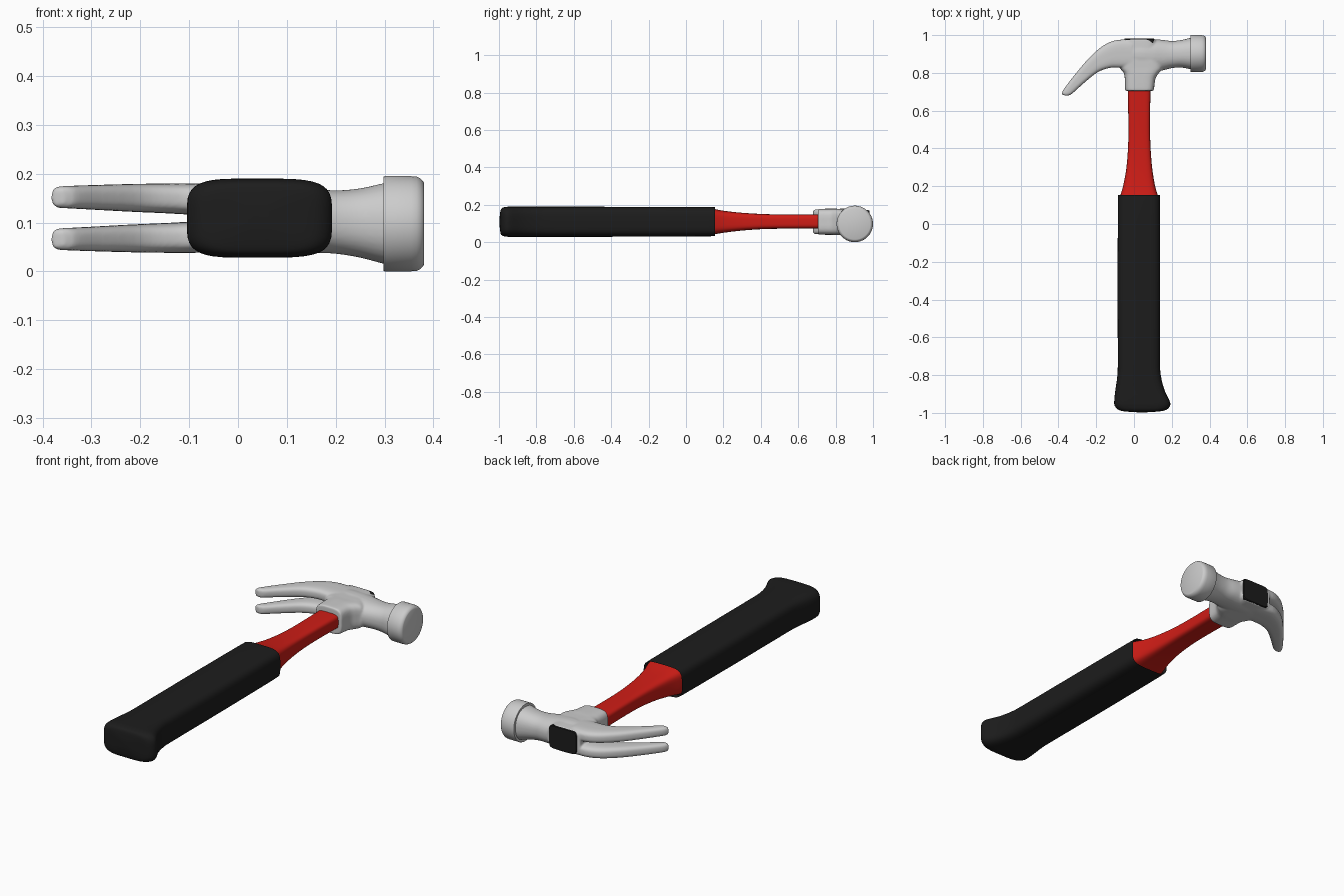
import bpy, bmesh, math
from mathutils import Vector


def spow(t, e):
    return math.copysign(abs(t) ** e, t)


def smooth_stations(st, k):
    # Catmull-Rom resampling of station parameters
    out = []
    for i in range(len(st) - 1):
        p0, p1 = st[max(i - 1, 0)], st[i]
        p2, p3 = st[i + 1], st[min(i + 2, len(st) - 1)]
        for j in range(k):
            t = j / k
            out.append([0.5 * (2 * b + (c - a) * t + (2 * a - 5 * b + 4 * c - d) * t * t
                               + (3 * b - a - 3 * c + d) * t ** 3)
                        for a, b, c, d in zip(p0, p1, p2, p3)])
    return out + [list(st[-1])]


def loft(bm, stations, n=2.0, steps=1, sides=32):
    # station = centre xyz + half-axis u xyz + half-axis v xyz; n = superellipse power
    rings = []
    for s in smooth_stations(stations, steps):
        c, u, v = Vector(s[:3]), Vector(s[3:6]), Vector(s[6:9])
        ring = []
        for i in range(sides):
            a = 2 * math.pi * (i + 0.5) / sides
            ring.append(bm.verts.new(c + u * spow(math.cos(a), 2 / n) + v * spow(math.sin(a), 2 / n)))
        rings.append(ring)
    faces = [bm.faces.new(rings[0]), bm.faces.new(rings[-1])]
    for r0, r1 in zip(rings, rings[1:]):
        for i in range(sides):
            j = (i + 1) % sides
            faces.append(bm.faces.new((r0[i], r0[j], r1[j], r1[i])))
    bmesh.ops.recalc_face_normals(bm, faces=faces)


def make_object(name, bm, colour=None, angle=35):
    me = bpy.data.meshes.new(name)
    bm.to_mesh(me)
    bm.free()
    ob = bpy.data.objects.new(name, me)
    bpy.context.collection.objects.link(ob)
    if colour:
        mat = bpy.data.materials.new(name + "_colour")
        mat.diffuse_color = (*colour, 1)
        me.materials.append(mat)
    bpy.ops.object.select_all(action='DESELECT')
    ob.select_set(True)
    bpy.context.view_layer.objects.active = ob
    bpy.ops.object.shade_smooth_by_angle(angle=math.radians(angle))
    return ob


def along_y(y, x0, x1, z0, z1):
    return ((x0 + x1) / 2, y, (z0 + z1) / 2, (x1 - x0) / 2, 0, 0, 0, 0, (z1 - z0) / 2)


def along_x(x, cy, hy, cz, hz):
    return (x, cy, cz, 0, hy, 0, 0, 0, hz)


BLACK, RED = (0.012, 0.012, 0.012), (0.62, 0.012, 0.008)
ZC = 0.109

# rubber grip with flared butt
bm = bmesh.new()
loft(bm, [along_y(*s) for s in (
    (0.13, -0.083, 0.136, 0.034, 0.186),
    (0.12, -0.085, 0.138, 0.031, 0.188),
    (-0.30, -0.087, 0.139, 0.029, 0.189),
    (-0.70, -0.086, 0.138, 0.028, 0.190),
    (-0.80, -0.088, 0.142, 0.028, 0.190),
    (-0.88, -0.099, 0.162, 0.028, 0.190),
    (-0.94, -0.105, 0.190, 0.028, 0.190),
    (-0.965, -0.101, 0.190, 0.030, 0.188),
    (-0.984, -0.082, 0.170, 0.036, 0.182),
    (-0.992, -0.050, 0.135, 0.050, 0.168),
    (-0.997, 0.020, 0.065, 0.090, 0.128))], n=4.2, steps=3, sides=40)
make_object("grip", bm, BLACK)

# red shaft
bm = bmesh.new()
loft(bm, [along_y(*s) for s in (
    (0.08, -0.080, 0.134, 0.037, 0.183),
    (0.13, -0.078, 0.132, 0.039, 0.181),
    (0.20, -0.058, 0.112, 0.050, 0.168),
    (0.30, -0.040, 0.096, 0.062, 0.157),
    (0.42, -0.031, 0.087, 0.070, 0.150),
    (0.55, -0.030, 0.085, 0.072, 0.148),
    (0.75, -0.034, 0.088, 0.072, 0.148))], n=4.2, steps=4, sides=40)
make_object("shaft", bm, RED)

# steel head: neck, socket and two claws fused by a voxel remesh
bm = bmesh.new()
loft(bm, [along_x(*s) for s in (
    (-0.07, 0.902, 0.070, ZC, 0.066),
    (0.03, 0.896, 0.082, ZC, 0.072),
    (0.10, 0.893, 0.085, 0.107, 0.070),
    (0.15, 0.894, 0.081, 0.104, 0.066),
    (0.20, 0.897, 0.072, 0.101, 0.065),
    (0.25, 0.901, 0.073, 0.099, 0.071),
    (0.30, 0.9025, 0.083, 0.098, 0.083),
    (0.32, 0.9025, 0.085, 0.098, 0.085))], n=2.3, steps=4)
loft(bm, [along_y(*s) for s in (
    (0.705, -0.044, 0.102, 0.043, 0.175),
    (0.715, -0.047, 0.106, 0.040, 0.178),
    (0.77, -0.049, 0.114, 0.039, 0.179),
    (0.80, -0.054, 0.132, 0.038, 0.179),
    (0.83, -0.075, 0.150, 0.038, 0.178),
    (0.90, -0.078, 0.128, 0.038, 0.178),
    (0.978, -0.066, 0.115, 0.045, 0.172))], n=4, steps=4)
claw = (  # top x,y, bottom x,y, inner and outer offset from the mid plane
    (-0.010, 0.975, -0.010, 0.825, 0.006, 0.070),
    (-0.095, 0.973, -0.085, 0.828, 0.007, 0.071),
    (-0.165, 0.943, -0.130, 0.826, 0.010, 0.071),
    (-0.237, 0.880, -0.193, 0.803, 0.013, 0.070),
    (-0.312, 0.792, -0.266, 0.745, 0.017, 0.068),
    (-0.366, 0.722, -0.325, 0.692, 0.020, 0.066),
    (-0.380, 0.697, -0.343, 0.682, 0.021, 0.065),
    (-0.383, 0.686, -0.358, 0.678, 0.026, 0.060))
for side in (1, -1):
    loft(bm, [((a + c) / 2, (b + d) / 2, ZC + side * (i + o) / 2,
               (a - c) / 2, (b - d) / 2, 0, 0, 0, (o - i) / 2)
              for a, b, c, d, i, o in claw], n=3.2, steps=4)
head = make_object("head", bm)
rm = head.modifiers.new("fuse", 'REMESH')
rm.mode = 'VOXEL'
rm.voxel_size = 0.0045
rm.use_smooth_shade = True
sm = head.modifiers.new("fillet", 'SMOOTH')
sm.factor = 0.5
sm.iterations = 8

# striking face
bm = bmesh.new()
loft(bm, [along_x(x, 0.9025, r, 0.0975, r) for x, r in (
    (0.298, 0.0965), (0.300, 0.0975), (0.355, 0.0975), (0.366, 0.0965),
    (0.374, 0.0925), (0.379, 0.0875), (0.381, 0.083))], sides=48)
make_object("striking_face", bm, angle=40)

# black handle end showing on top of the head
bm = bmesh.new()
loft(bm, [along_y(*s) for s in (
    (0.94, -0.053, 0.108, 0.048, 0.170),
    (0.978, -0.053, 0.108, 0.048, 0.170),
    (0.982, -0.050, 0.105, 0.051, 0.167))], n=7, sides=40)
make_object("handle_end", bm, BLACK)
